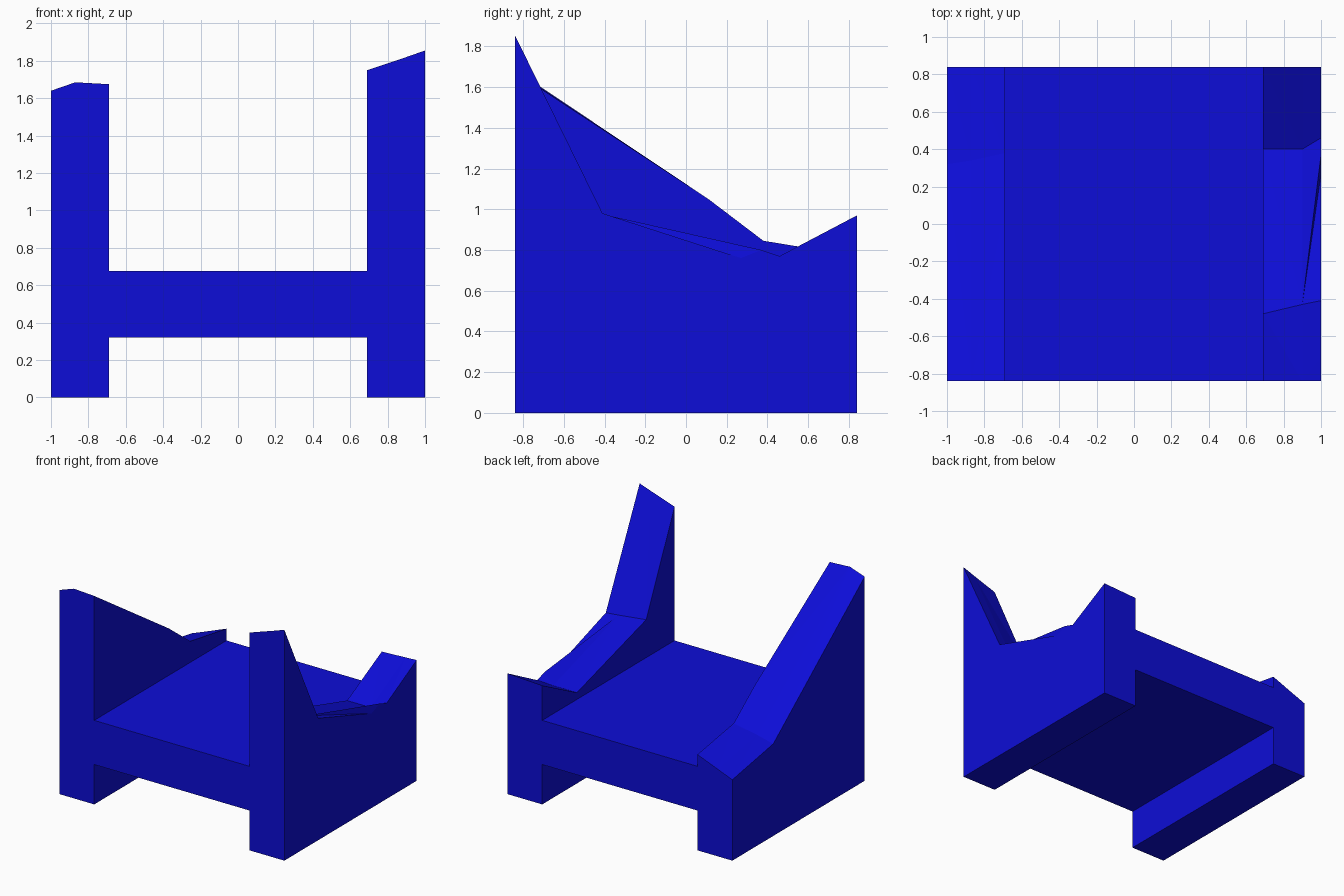
import bpy
import bmesh

cube = bpy.data.objects.get("Cube")
if cube:
    bpy.data.objects.remove(cube)

HALF = 0.84      # half depth of the whole piece
INNER = 0.69     # inner face of the side walls

blue = bpy.data.materials.new("deep_blue")
blue.use_nodes = True
colour = (0.004, 0.004, 0.68, 1)
blue.diffuse_color = colour
blue.node_tree.nodes["Principled BSDF"].inputs["Base Color"].default_value = colour


def finish(name, bm):
    bmesh.ops.recalc_face_normals(bm, faces=bm.faces)
    mesh = bpy.data.meshes.new(name)
    bm.to_mesh(mesh)
    bm.free()
    mesh.materials.append(blue)
    obj = bpy.data.objects.new(name, mesh)
    bpy.context.collection.objects.link(obj)


def zip_strip(bm, a, b):
    """Join two front-to-back rows of vertices with triangles."""
    i = j = 0
    while i < len(a) - 1 or j < len(b) - 1:
        step_a = j == len(b) - 1 or (
            i < len(a) - 1 and a[i + 1].co.y <= b[j + 1].co.y)
        if step_a:
            bm.faces.new((a[i], b[j], a[i + 1]))
            i += 1
        else:
            bm.faces.new((a[i], b[j], b[j + 1]))
            j += 1


def wall(name, columns):
    """Solid wall whose uneven top follows (y, z) profiles at several x."""
    bm = bmesh.new()
    tops, feet = [], []
    for x, profile in columns:
        tops.append([bm.verts.new((x, y, z)) for y, z in profile])
        feet.append([bm.verts.new((x, y, 0)) for y in (-HALF, HALF)])
    for a, b in zip(tops, tops[1:]):
        zip_strip(bm, a, b)
    for k in (0, -1):
        # side faces, then front and back ends
        bm.faces.new([feet[k][0]] + tops[k] + [feet[k][1]])
        bm.faces.new([f[k] for f in feet] + [t[k] for t in reversed(tops)])
    bm.faces.new([f[0] for f in feet] + [f[1] for f in reversed(feet)])
    finish(name, bm)


# Right wall: long slope falling towards the back
wall("right_wall", [
    (-1, [(-HALF, 1.64), (0.32, 0.74), (HALF, 0.65)]),
    (-0.87, [(-HALF, 1.685), (0.34, 0.785), (HALF, 0.70)]),
    (-INNER, [(-HALF, 1.675), (0.11, 1.05), (0.38, 0.845), (HALF, 0.77)]),
])

# Left wall: tall front peak, low dip and raised back corner
wall("left_wall", [
    (INNER, [(-HALF, 1.75), (-0.48, 0.98), (0.40, 0.73), (HALF, 0.955)]),
    (0.9, [(-HALF, 1.82), (-0.43, 0.98), (0.40, 0.73), (HALF, 0.965)]),
    (1, [(-HALF, 1.855), (-0.71, 1.59), (-0.41, 0.98), (0.27, 0.76),
         (0.37, 0.80), (0.46, 0.77), (HALF, 0.97)]),
])

# Platform between the walls
bm = bmesh.new()
bmesh.ops.create_cube(bm, size=1)
bmesh.ops.scale(bm, vec=(2 * INNER, 2 * HALF, 0.355), verts=bm.verts)
bmesh.ops.translate(bm, vec=(0, 0, 0.4975), verts=bm.verts)
finish("platform", bm)
